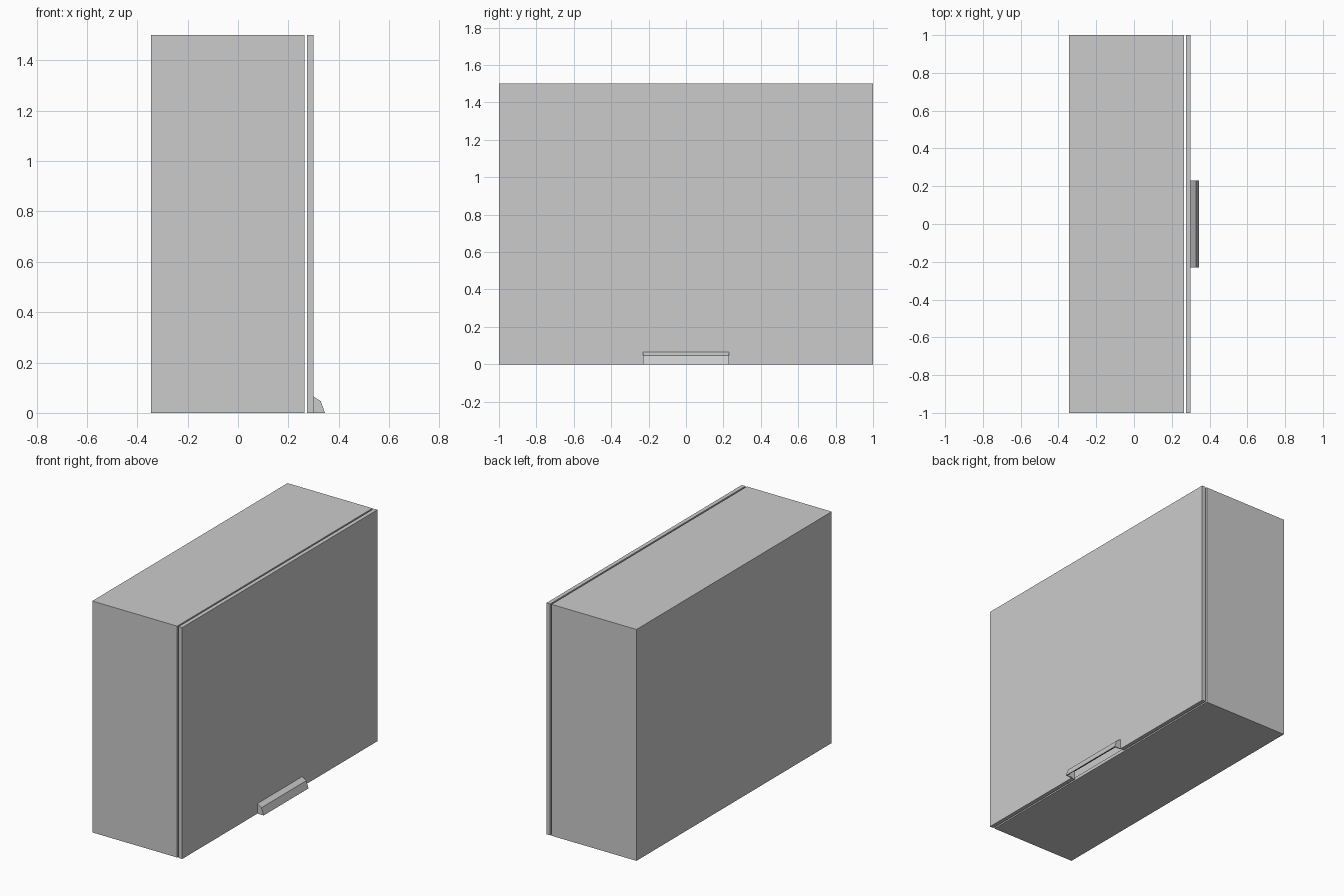
import bpy, bmesh
from mathutils import Vector

if "Cube" in bpy.data.objects:
    bpy.data.objects.remove(bpy.data.objects["Cube"])


def make_object(name, bm):
    bmesh.ops.recalc_face_normals(bm, faces=bm.faces)
    mesh = bpy.data.meshes.new(name)
    bm.to_mesh(mesh)
    bm.free()
    obj = bpy.data.objects.new(name, mesh)
    bpy.context.collection.objects.link(obj)
    return obj


def add_prism(bm, points, direction):
    """Extrude a closed outline along a direction."""
    face = bm.faces.new([bm.verts.new(p) for p in points])
    result = bmesh.ops.extrude_face_region(bm, geom=[face], use_keep_orig=True)
    verts = [v for v in result["geom"] if isinstance(v, bmesh.types.BMVert)]
    bmesh.ops.translate(bm, verts=verts, vec=Vector(direction))


BACK, FRONT = -0.345, 0.264
DOOR_IN, DOOR_OUT = 0.274, 0.30
HALF, HEIGHT, WALL = 1.0, 1.5, 0.03
GRIP, NOTCH = 0.23, 0.055

# Carcass: one box, open towards the door
bm = bmesh.new()
add_prism(bm, [(BACK, -HALF, 0), (BACK, HALF, 0), (BACK, HALF, HEIGHT), (BACK, -HALF, HEIGHT)],
          (FRONT - BACK, 0, 0))
bmesh.ops.recalc_face_normals(bm, faces=bm.faces)
front = max(bm.faces, key=lambda f: f.calc_center_median().x)
bmesh.ops.inset_region(bm, faces=[front], thickness=WALL)
front_inner = [f for f in bm.faces if f.normal.x > 0.9 and abs(f.calc_center_median().y) < 0.01
               and abs(f.calc_center_median().z - HEIGHT / 2) < 0.01]
result = bmesh.ops.extrude_discrete_faces(bm, faces=front_inner)
for f in result["faces"]:
    bmesh.ops.translate(bm, verts=f.verts, vec=(BACK + WALL - FRONT, 0, 0))
make_object("cabinet_body", bm)

# Shelf inside the carcass
bm = bmesh.new()
y = HALF - WALL
add_prism(bm, [(BACK + WALL, -y, 0.72), (BACK + WALL, y, 0.72),
               (BACK + WALL, y, 0.75), (BACK + WALL, -y, 0.75)], (0.52, 0, 0))
make_object("shelf", bm)

# Door with a finger notch behind the handle
outline = [(-HALF, 0), (-GRIP, 0), (-GRIP, NOTCH), (GRIP, NOTCH), (GRIP, 0),
           (HALF, 0), (HALF, HEIGHT), (-HALF, HEIGHT)]
bm = bmesh.new()
add_prism(bm, [(DOOR_IN, a, b) for a, b in outline], (DOOR_OUT - DOOR_IN, 0, 0))
make_object("door", bm)

# Handle: hollow hood, open below, with closed ends
outer = [(DOOR_OUT, 0.065), (0.329, 0.046), (0.345, 0)]
inner = [(0.339, 0), (0.324, 0.042), (DOOR_OUT, 0.058)]
CAP = 0.006
bm = bmesh.new()
add_prism(bm, [(x, -GRIP + CAP, z) for x, z in outer + inner], (0, 2 * (GRIP - CAP), 0))
for y0 in (-GRIP, GRIP - CAP):
    add_prism(bm, [(x, y0, z) for x, z in outer + [(DOOR_OUT, 0)]], (0, CAP, 0))
make_object("handle", bm)
